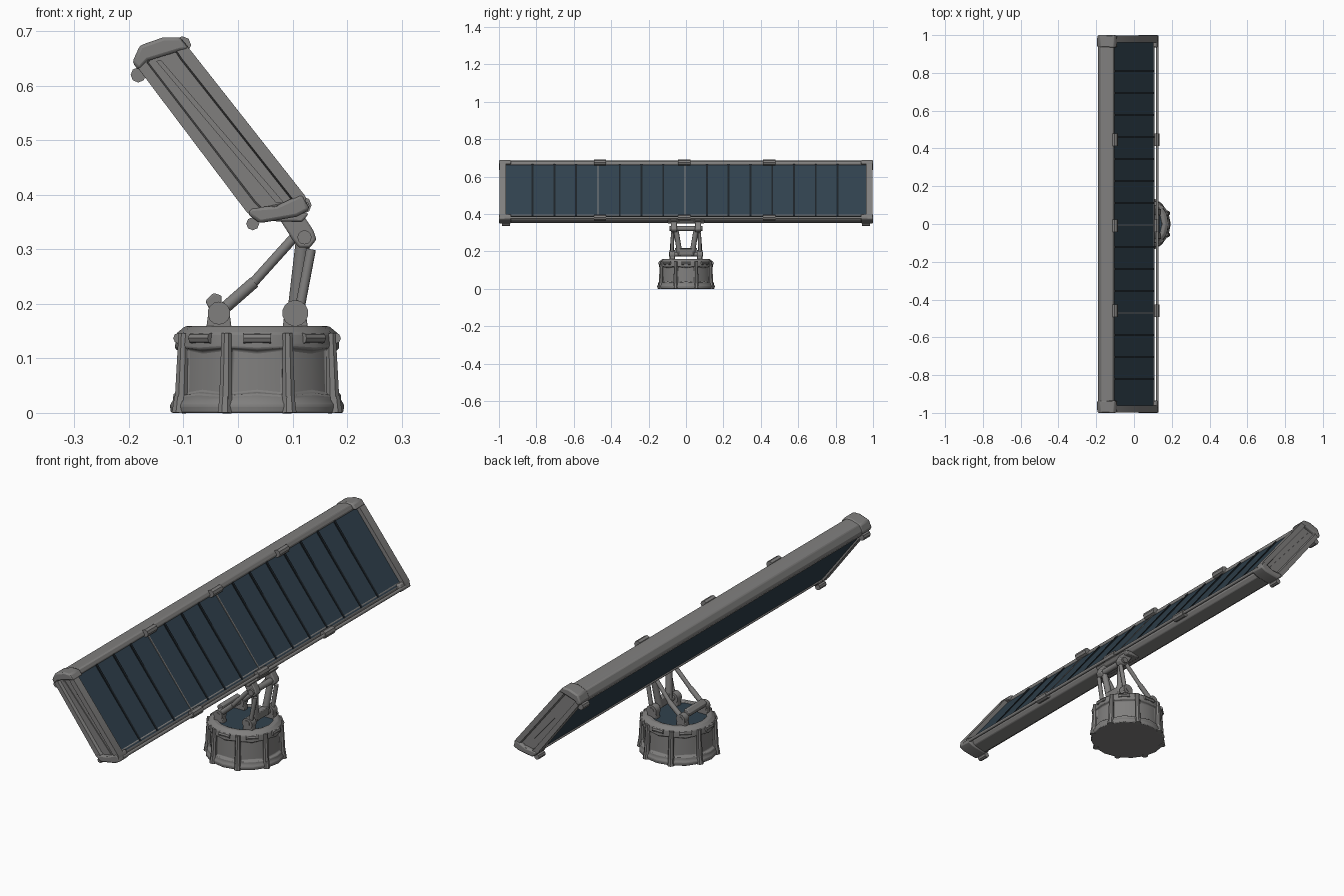
import bpy, bmesh, math
from mathutils import Vector

if "Cube" in bpy.data.objects:
    bpy.data.objects.remove(bpy.data.objects["Cube"])


def material(name, rgb):
    m = bpy.data.materials.new(name)
    m.diffuse_color = (*rgb, 1)
    m.use_nodes = True
    m.node_tree.nodes["Principled BSDF"].inputs["Base Color"].default_value = m.diffuse_color
    return m


GREY = material("grey_metal", (0.215, 0.211, 0.207))
BLUE = material("dark_blue_panel", (0.03, 0.053, 0.075))
DARK = material("dark_rib", (0.012, 0.017, 0.022))


def finish(name, bm, mat, bevel=0):
    bmesh.ops.recalc_face_normals(bm, faces=bm.faces)
    me = bpy.data.meshes.new(name)
    bm.to_mesh(me)
    bm.free()
    ob = bpy.data.objects.new(name, me)
    bpy.context.collection.objects.link(ob)
    me.materials.append(mat)
    if bevel:
        b = ob.modifiers.new("bevel", 'BEVEL')
        b.width, b.segments, b.limit_method = bevel, 2, 'ANGLE'
        b.angle_limit = math.radians(35)
    return ob


def prism(name, pts, y0, y1, mat, bevel=0, inset=None):
    """Extrude an xz profile along y; optionally recess the end whose y is 'inset'."""
    bm = bmesh.new()
    f = bm.faces.new([bm.verts.new((x, y0, z)) for x, z in pts])
    r = bmesh.ops.extrude_face_region(bm, geom=[f])
    for v in r['geom']:
        if isinstance(v, bmesh.types.BMVert):
            v.co.y = y1
    bmesh.ops.recalc_face_normals(bm, faces=bm.faces)
    if inset is not None:
        end = [g for g in bm.faces if all(abs(v.co.y - inset) < 1e-5 for v in g.verts)]
        bmesh.ops.inset_region(bm, faces=end, thickness=0.022, depth=0)
        bmesh.ops.inset_region(bm, faces=end, thickness=0.003, depth=-0.014)
    return finish(name, bm, mat, bevel)


def tube(name, p, q, r, mat, r2=None, n=12):
    p, q = Vector(p), Vector(q)
    bm = bmesh.new()
    bmesh.ops.create_cone(bm, cap_ends=True, segments=n, radius1=r,
                          radius2=r if r2 is None else r2, depth=(q - p).length)
    rot = (q - p).to_track_quat('Z', 'Y').to_matrix().to_4x4()
    rot.translation = (p + q) / 2
    bmesh.ops.transform(bm, matrix=rot, verts=bm.verts)
    return finish(name, bm, mat)


# ---- panel: end profile in xz (tilted slab) ----
P = [(-0.194, 0.643), (-0.18, 0.674), (-0.137, 0.689), (-0.106, 0.689), (-0.088, 0.668),
     (0.128, 0.395), (0.132, 0.373), (0.108, 0.36), (0.04, 0.348), (0.017, 0.365)]
Q = [(-0.032 + (x + 0.032) * 0.97, 0.52 + (z - 0.52) * 0.975) for x, z in P]

prism("panel_body", [(-0.172, 0.628), (-0.108, 0.664), (0.108, 0.388), (0.03, 0.365)],
      -0.97, 0.97, BLUE)
prism("top_beam", [(-0.188, 0.636), (-0.19, 0.647), (-0.176, 0.673), (-0.137, 0.685),
                   (-0.112, 0.684), (-0.102, 0.668), (-0.11, 0.656), (-0.174, 0.618)],
      -0.97, 0.97, GREY, 0.004)
prism("bottom_beam", [(0.017, 0.37), (0.042, 0.352), (0.098, 0.364), (0.11, 0.38),
                      (0.102, 0.398), (0.03, 0.388)], -0.97, 0.97, GREY, 0.004)
tube("lower_front_pipe", (0.124, -0.97, 0.38), (0.124, 0.97, 0.38), 0.007, GREY)
for s in (-1, 1):
    prism("end_frame", Q, s * 0.962, s * 0.998, GREY, 0.004, s * 0.998)
    prism("end_brace", [(-0.15, 0.645), (-0.142, 0.648), (0.085, 0.385), (0.07, 0.385)],
          s * 0.972, s * 0.988, GREY)
    prism("top_corner_cap", P[:5] + [(-0.106, 0.664), (-0.165, 0.646), (-0.182, 0.628)],
          s * 0.935, s, GREY, 0.006)
    prism("bottom_corner_cap", [(0.118, 0.402)] + P[6:] + [(0.022, 0.376), (0.07, 0.38)],
          s * 0.935, s, GREY, 0.006)
    # lugs on the rear corners
    for x, z, r in ((-0.182, 0.621), ) and ((-0.183, 0.62, 0.014), (0.027, 0.347, 0.012)):
        tube("corner_lug", (x, s * 0.94, z), (x, s * 0.985, z), r, GREY, n=8)

# clamps wrapped around the long rails
for y in (-0.46, -0.01, 0.445):
    for x, z, r in ((-0.102, 0.675, 0.016), (0.119, 0.381, 0.016)):
        tube("rail_clamp", (x, y - 0.033, z), (x, y + 0.033, z), r, GREY, n=8)

# ribs across front of panel, every fourth one is grey
NV = Vector((0.788, 0.615))
A, B = Vector((-0.108, 0.664)), Vector((0.108, 0.388))
for i in range(-7, 8):
    y = i * 0.1165 - 0.005
    grey = i % 4 == 0 and i < 4
    h, w = (0.004, 0.003) if grey else (0.005, 0.005)
    prism("panel_rib", [A, A + NV * h, B + NV * h * 0.3, B], y - w, y + w, GREY if grey else DARK)

# ---- base: rounded housing with eight recessed panels ----
CX = 0.035


def rim(a, r, z):
    """Point on the base at eighth-turn angle a."""
    a *= math.pi / 4
    return Vector((CX + r * math.cos(a), 0.965 * r * math.sin(a), z))


def lathe(name, rings, mat, bevel=0, wall=None):
    bm = bmesh.new()
    loops = [[bm.verts.new(rim(k / 2, r, z)) for k in range(16)] for r, z in rings]
    walls = []
    for j, (a, b) in enumerate(zip(loops, loops[1:])):
        for k in range(16):
            f = bm.faces.new((a[k], a[(k + 1) % 16], b[(k + 1) % 16], b[k]))
            if j == wall:
                walls.append(f)
    bm.faces.new(loops[0][::-1])
    bm.faces.new(loops[-1])
    bmesh.ops.recalc_face_normals(bm, faces=bm.faces)
    # pair up neighbouring wall faces so each recess spans one eighth
    for k in range(1, 16, 2) if walls else ():
        pair = [walls[k], walls[(k + 1) % 16]]
        bmesh.ops.inset_region(bm, faces=pair, thickness=0.011, depth=0)
        bmesh.ops.inset_region(bm, faces=pair, thickness=0.005, depth=-0.011)
    return finish(name, bm, mat, bevel)


lathe("base_housing", [(0.158, 0.0), (0.16, 0.014), (0.154, 0.024), (0.15, 0.128), (0.148, 0.146),
                       (0.132, 0.159), (0.114, 0.159), (0.112, 0.15)], GREY, 0.003, wall=2)
lathe("base_top_deck", [(0.113, 0.146), (0.113, 0.153)], BLUE)
for k in range(8):
    c = k + 0.5
    tube("base_pillar", rim(c, 0.151, 0.012), rim(c, 0.146, 0.146), 0.013, GREY, 0.01, 8)
    tube("base_foot", rim(c, 0.155, 0.0), rim(c, 0.153, 0.03), 0.014, GREY, 0.011, 8)
    # raised rim block over each side panel
    tube("rim_block", rim(k - 0.22, 0.146, 0.137), rim(k + 0.22, 0.146, 0.137), 0.01, GREY, n=8)

# ---- support arms ----
for s in (-1, 1):
    # hinges on the deck
    for x, r in ((-0.035, 0.021), (0.105, 0.024)):
        tube("deck_hinge", (x, s * 0.058, 0.183), (x, s * 0.088, 0.183), r, GREY, n=14)
        prism("hinge_foot", [(x - 0.024, 0.15), (x + 0.024, 0.15), (x + 0.02, 0.18), (x - 0.02, 0.18)],
              s * 0.06, s * 0.085, GREY, 0.003)
    # rear diagonal struts and front lift arms
    tube("diagonal_strut", (-0.033, s * 0.074, 0.185), (0.03, s * 0.074, 0.24), 0.011, GREY)
    tube("diagonal_rod", (0.02, s * 0.074, 0.23), (0.11, s * 0.066, 0.33), 0.009, GREY)
    tube("front_rod", (0.112, s * 0.075, 0.185), (0.134, s * 0.072, 0.3), 0.009, GREY)
    tube("lift_arm", (0.105, s * 0.032, 0.18), (0.12, s * 0.055, 0.325), 0.015, GREY, 0.013)
    # bracket joining arms to panel
    prism("panel_bracket", [(0.1, 0.318), (0.112, 0.303), (0.132, 0.303), (0.144, 0.318),
                            (0.138, 0.335), (0.112, 0.375), (0.07, 0.365)],
          s * 0.048, s * 0.08, GREY, 0.004)
tube("upper_axle", (0.122, -0.088, 0.322), (0.122, 0.088, 0.322), 0.013, GREY)
tube("lower_axle", (0.105, -0.09, 0.185), (0.105, 0.09, 0.185), 0.012, GREY)
tube("rear_axle", (-0.035, -0.09, 0.185), (-0.035, 0.09, 0.185), 0.009, GREY)
prism("arm_cross_plate", [(0.092, 0.18), (0.12, 0.18), (0.123, 0.215), (0.097, 0.215)],
      -0.04, 0.04, GREY, 0.003)
prism("bracket_plate", [(0.055, 0.352), (0.118, 0.35), (0.13, 0.366), (0.06, 0.37)],
      -0.1, 0.1, GREY, 0.004)
prism("rear_latch", [(-0.06, 0.205), (-0.045, 0.22), (-0.03, 0.215), (-0.03, 0.19), (-0.05, 0.185)],
      -0.06, 0.06, GREY, 0.003)

# smooth shading with sharp edges kept
bpy.ops.object.select_all(action='SELECT')
bpy.context.view_layer.objects.active = bpy.context.collection.objects[0]
bpy.ops.object.shade_smooth_by_angle(angle=math.radians(35))
